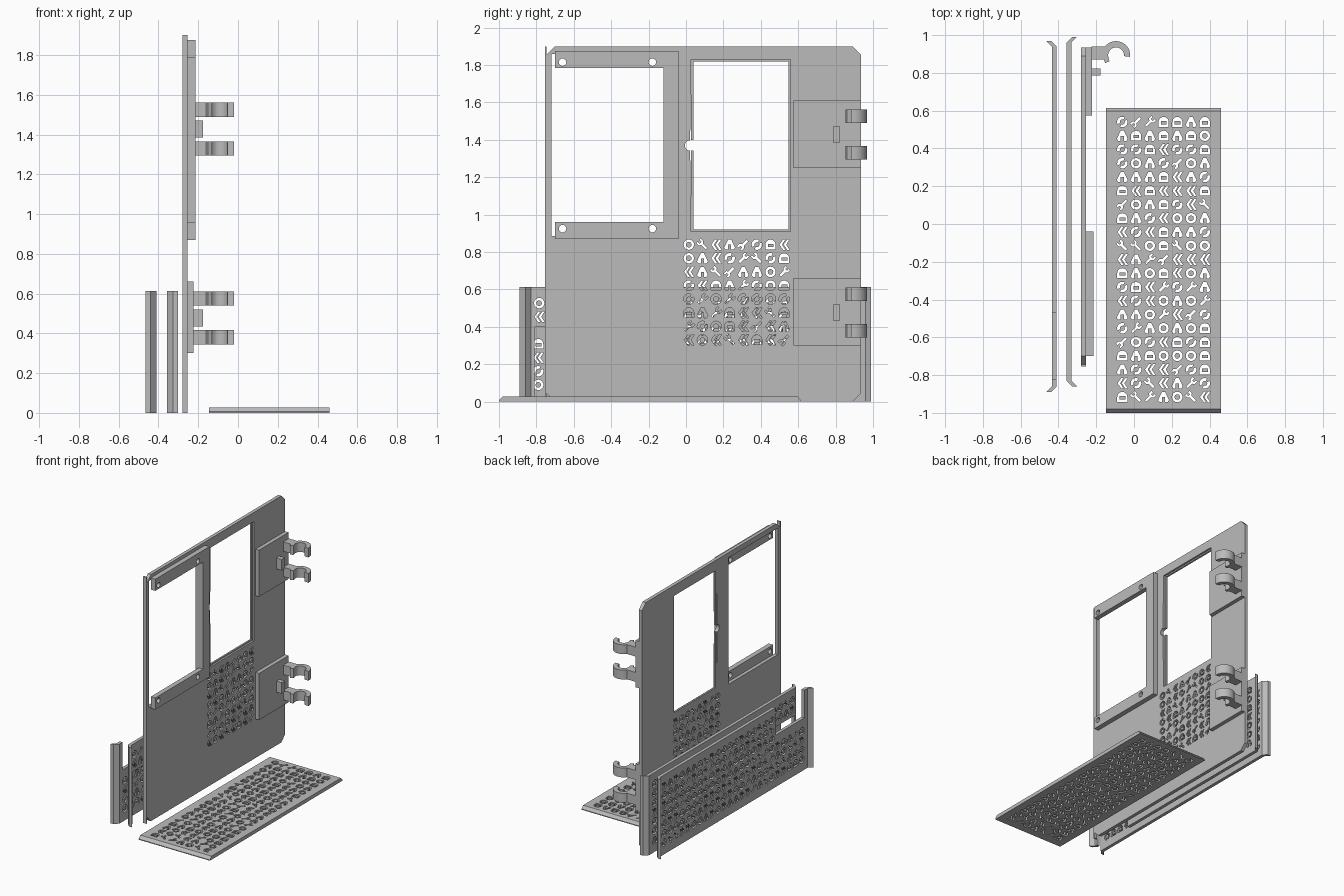
import bpy, bmesh, math, random
from mathutils import Matrix

random.seed(4)
cube = bpy.data.objects.get("Cube")
if cube:
    bpy.data.objects.remove(cube, do_unlink=True)

GREY = (0.5, 0.5, 0.5, 1)
metal = bpy.data.materials.new("grey_metal")
metal.use_nodes = True
metal.diffuse_color = GREY
metal.node_tree.nodes["Principled BSDF"].inputs["Base Color"].default_value = GREY

FLAT = Matrix.Identity(4)                                   # drawn in x, y
UPRIGHT = Matrix(((0, 0, 1, 0), (1, 0, 0, 0), (0, 1, 0, 0), (0, 0, 0, 1)))  # drawn in y, z
PITCH, ICON = 0.0728, 0.056


def slab(name, loops, low, high, frame=FLAT):
    """Extrude an outline with holes from low to high along the third axis."""
    curve = bpy.data.curves.new(name, 'CURVE')
    curve.dimensions = '2D'
    curve.fill_mode = 'BOTH'
    curve.extrude = (high - low) / 2
    for loop in loops:
        spline = curve.splines.new('POLY')
        spline.points.add(len(loop) - 1)
        for point, (u, v) in zip(spline.points, loop):
            point.co = (u, v, 0, 1)
        spline.use_cyclic_u = True
    temp = bpy.data.objects.new(name + "_outline", curve)
    bpy.context.collection.objects.link(temp)
    graph = bpy.context.evaluated_depsgraph_get()
    mesh = bpy.data.meshes.new_from_object(temp.evaluated_get(graph))
    bpy.data.objects.remove(temp, do_unlink=True)
    bm = bmesh.new()
    bm.from_mesh(mesh)
    bmesh.ops.remove_doubles(bm, verts=bm.verts, dist=1e-5)
    bm.transform(frame @ Matrix.Translation((0, 0, (low + high) / 2)))
    bmesh.ops.recalc_face_normals(bm, faces=bm.faces)
    for face in bm.faces:
        face.smooth = False
    bm.to_mesh(mesh)
    bm.free()
    mesh.materials.clear()
    mesh.materials.append(metal)
    mesh.name = name
    obj = bpy.data.objects.new(name, mesh)
    bpy.context.collection.objects.link(obj)
    return obj


def rect(u0, u1, v0, v1):
    return [(u0, v0), (u1, v0), (u1, v1), (u0, v1)]


def arc(u, v, r, start, end, n):
    angles = [math.radians(start + (end - start) * i / n) for i in range(n + 1)]
    return [(u + r * math.cos(a), v + r * math.sin(a)) for a in angles]


def circle(u, v, r, n=16):
    return arc(u, v, r, 0, 360, n)[:-1]


def turn(loop, degrees):
    c, s = math.cos(math.radians(degrees)), math.sin(math.radians(degrees))
    return [(u * c - v * s, u * s + v * c) for u, v in loop]


# Pictogram cut-outs, each in a unit square
def ring():
    return [circle(0, 0, .5), circle(0, 0, .27, 10)]


def chevrons():
    mark = [(-.1, .5), (.12, .5), (-.2, 0), (.12, -.5), (-.1, -.5), (-.45, 0)]
    return [mark, [(u + .4, v) for u, v in mark]]


def wrench():
    half = [(.11, -.55), (.11, .05), (.3, .2), (.3, .52), (.12, .52), (.12, .27)]
    loop = half + [(-u, v) for u, v in reversed(half)]
    return [turn(loop, random.choice((-45, 45, 135)))]


def swirl():
    hook = arc(0, 0, .5, 20, 160, 8) + arc(0, 0, .24, 160, 20, 6)
    return [turn(hook, tilt) for tilt in (45, 225)]


def cone():
    return [[(-.15, .48), (.15, .48), (.52, -.3), (.38, -.48), (.15, -.48), (.15, 0),
             (-.15, 0), (-.15, -.48), (-.38, -.48), (-.52, -.3)]]


def helmet():
    dome = arc(0, 0, .48, 0, 180, 10) + [(-.48, -.45), (.48, -.45)]
    return [dome, rect(-.25, .3, -.22, .08)]


def pictograms(u0, v0, columns, rows, blocked=None):
    loops = []
    for i in range(columns):
        for j in range(rows):
            u, v = u0 + i * PITCH, v0 + j * PITCH
            if blocked:
                a, b, c, d = blocked
                if a - .033 < u < b + .033 and c - .033 < v < d + .033:
                    continue
            icon = random.choice((ring, chevrons, wrench, swirl, cone, helmet))()
            loops += [[(u + p * ICON, v + q * ICON) for p, q in loop] for loop in icon]
    return loops


# Main panel with chamfered corners, two openings and a patch of cut-outs
c, y0, y1, top = .045, -.745, .935, 1.9
outline = [(y0 + c, 0), (y1 - c, 0), (y1, c), (y1, top - c), (y1 - c, top),
           (y0 + c, top), (y0, top - c), (y0, c)]
keyed_window = [(.028, .91), (.558, .91), (.558, 1.83), (.028, 1.83)] + \
    arc(.022, 1.37, .028, 90, 270, 10)
slab("main_panel", [outline, rect(-.72, -.12, .885, 1.86), keyed_window]
     + pictograms(.015, .33, 8, 8), -.28, -.253, UPRIGHT)
slab("edge_strip", [rect(-.755, -.745, 0, top)], -.28, -.253, UPRIGHT)

# Rebate lip around the keyed window, open at the notch
slab("window_lip", [[(.028, 1.342), (.028, .91), (.558, .91), (.558, 1.83), (.028, 1.83),
                     (.028, 1.398), (.04, 1.398), (.04, 1.82), (.548, 1.82), (.548, .92),
                     (.04, .92), (.04, 1.342)]], -.28, -.267, UPRIGHT)

# Three-sided bracket with screw holes
bracket = [(-.70, .87), (-.04, .87), (-.04, 1.875), (-.70, 1.875),
           (-.70, 1.785), (-.12, 1.785), (-.12, .96), (-.70, .96)]
slab("window_bracket", [bracket] + [circle(y, z, .02) for y in (-.66, -.18)
                                    for z in (.925, 1.815)], -.253, -.215, UPRIGHT)

# Hinge plates, each with two hooks and a stop block
hook = arc(-.095, .893, .075, -6, 142, 18) + [(-.226, .939), (-.226, .87), (-.16, .87),
                                              (-.152, .852)]
hook += [(-.13, .862)] + arc(-.095, .893, .042, 205, -6, 18)
for label, z in (("upper", 1.43), ("lower", .48)):
    slab(label + "_hinge_plate", [rect(.575, .935, z - .18, z + .18)], -.253, -.223, UPRIGHT)
    slab(label + "_stop_block", [rect(-.223, -.177, .785, .823)], z - .045, z + .04)
    for side, dz in (("top", .095), ("bottom", -.1)):
        slab(f"{label}_{side}_hook", [hook], z + dz - .036, z + dz + .036)

# Two perforated side panels with bent end lips
h = .612
cut = (-.82, -.47, .4, h)
outer = [(-.86, 0), (.94, 0), (.94, h), (-.47, h), (-.47, .4), (-.82, .4), (-.82, h), (-.86, h)]
slab("outer_side_panel", [outer] + pictograms(-.79, .09, 24, 7, cut), -.435, -.41, UPRIGHT)
cut = (-.81, -.47, 0, .4)
inner = [(-.83, 0), (-.81, 0), (-.81, .4), (-.47, .4), (-.47, 0), (.96, 0), (.96, h), (-.83, h)]
slab("inner_side_panel", [inner] + pictograms(-.785, .09, 24, 7, cut), -.357, -.332, UPRIGHT)
for name, ends, x_body, x_tip in (("outer", (-.86, .94), (-.435, -.41), (-.465, -.44)),
                                  ("inner", (-.83, .96), (-.357, -.332), (-.327, -.302))):
    for side, y, out in (("front", ends[0], -.03), ("back", ends[1], .03)):
        slab(f"{name}_{side}_lip", [[(x_body[0], y), (x_body[1], y),
                                     (x_tip[1], y + out), (x_tip[0], y + out)]], 0, h)

# Perforated floor plate with sloped ends
t = .028
slab("floor_plate", [rect(-.147, .46, -.98, .597)] + pictograms(-.062, -.916, 7, 21), 0, t)
for name, y, tip in (("floor_front_slope", -.98, -1), ("floor_back_slope", .597, .615)):
    wedge = slab(name, [[(y, 0), (tip, 0), (tip, .006), (y, t)]], -.147, .46, UPRIGHT)
